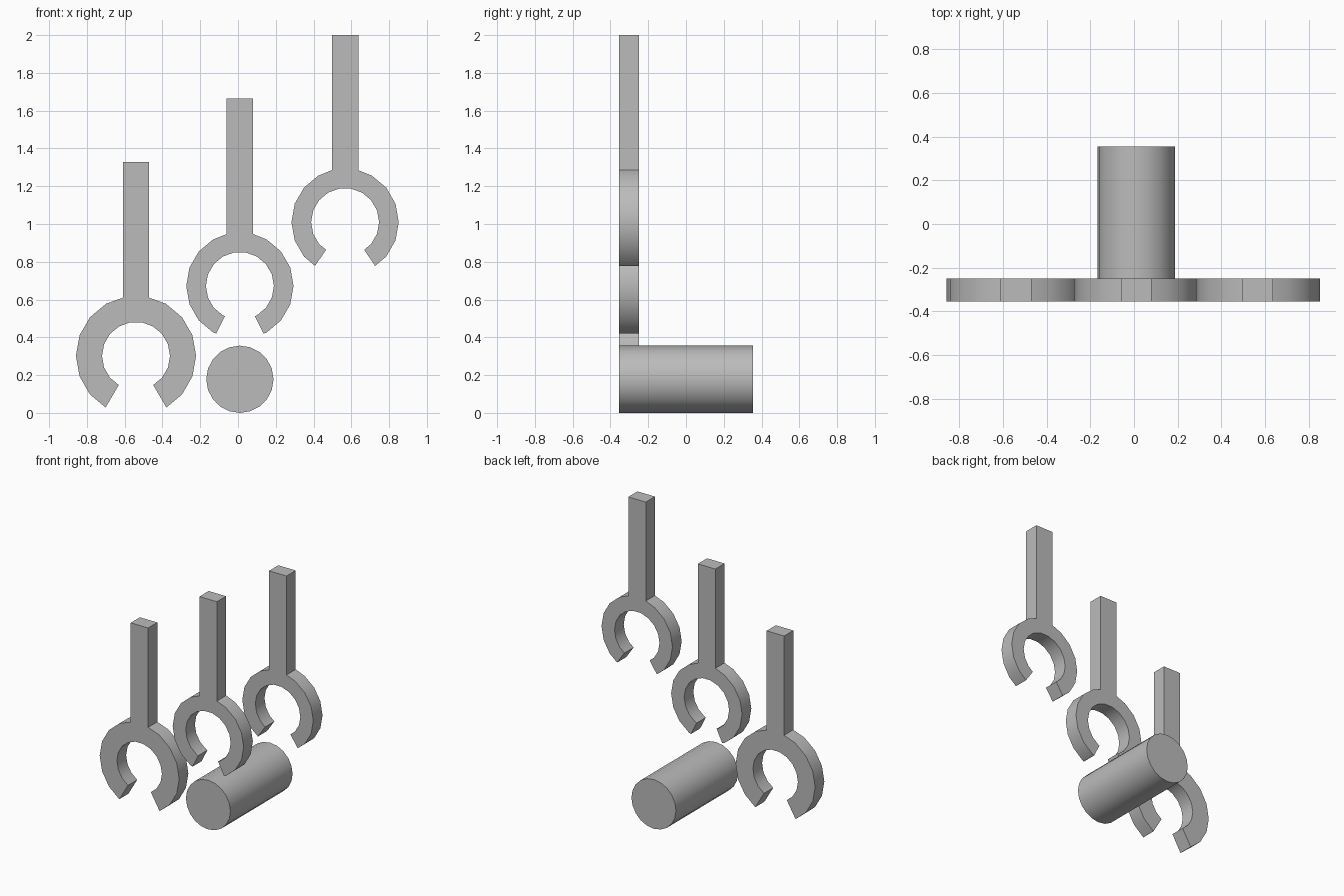
import bpy
import bmesh
import math
from mathutils import Vector

cube = bpy.data.objects.get("Cube")
if cube:
    bpy.data.objects.remove(cube, do_unlink=True)

STEP = 20          # degrees per facet of the rings
FRONT = -0.355
CLIP_BACK = -0.25
PIN_BACK = 0.355

grey = bpy.data.materials.new("plain grey")
grey.use_nodes = True
colour = (0.5, 0.5, 0.5, 1)
grey.diffuse_color = colour
grey.node_tree.nodes["Principled BSDF"].inputs["Base Color"].default_value = colour


def prism(name, outline, back):
    """Extrude an (x, z) outline from the front plane to the back."""
    bm = bmesh.new()
    face = bm.faces.new([bm.verts.new((x, FRONT, z)) for x, z in outline])
    result = bmesh.ops.extrude_face_region(bm, geom=[face], use_keep_orig=True)
    verts = [v for v in result["geom"] if isinstance(v, bmesh.types.BMVert)]
    bmesh.ops.translate(bm, verts=verts, vec=Vector((0, back - FRONT, 0)))
    bmesh.ops.recalc_face_normals(bm, faces=bm.faces)
    mesh = bpy.data.meshes.new(name)
    bm.to_mesh(mesh)
    bm.free()
    mesh.shade_smooth()
    mesh.set_sharp_from_angle(angle=math.radians(30))
    mesh.materials.append(grey)
    obj = bpy.data.objects.new(name, mesh)
    bpy.context.collection.objects.link(obj)


def ring_point(radius, degrees):
    """Point on the faceted ring, also part way along a facet."""
    offset = degrees % STEP - STEP / 2
    r = radius * math.cos(math.radians(STEP / 2)) / math.cos(math.radians(offset))
    a = math.radians(degrees)
    return r * math.cos(a), r * math.sin(a)


def clip(name, x, z, outer, inner, gap, top):
    """Open ring with a straight stem, gap being half the opening angle."""
    start, end = gap - 90, 270 - gap
    angles = [start] + [a for a in range(-80, 270, STEP) if start < a < end] + [end]
    half = 0.07
    root = outer * 0.968
    right = [ring_point(outer, a) for a in angles if a < 70]
    left = [ring_point(outer, a) for a in angles if a > 110]
    stem = [(half, root), (half, top - z), (-half, top - z), (-half, root)]
    bore = [ring_point(inner, a) for a in reversed(angles)]
    outline = right + stem + left + bore
    prism(name, [(x + px, z + pz) for px, pz in outline], CLIP_BACK)


# Three open clips, rising from right to left
clip("right_clip", -0.54, 0.302, 0.318, 0.18, 30.5, 1.328)
clip("middle_clip", 0.01, 0.672, 0.284, 0.18, 26.5, 1.665)
clip("left_clip", 0.567, 1.01, 0.284, 0.18, 34.5, 2.0)

# Round pin below the middle clip
sides = 20
pin = [(0.01 + 0.178 * math.cos(math.tau * i / sides),
        0.178 + 0.178 * math.sin(math.tau * i / sides)) for i in range(sides)]
prism("pin", pin, PIN_BACK)
